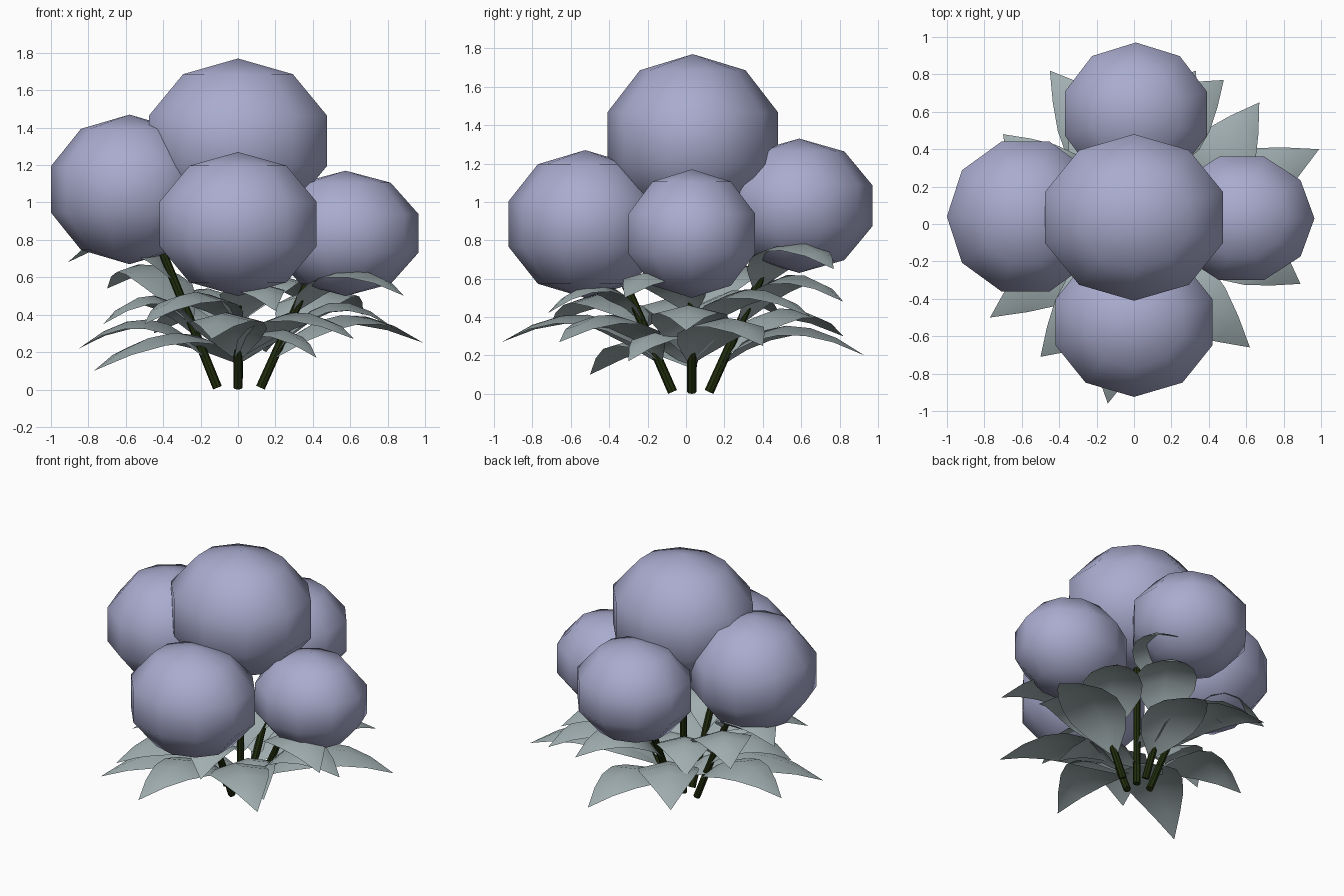
import bpy, bmesh, math
from mathutils import Vector, Matrix

cube = bpy.data.objects.get("Cube")
if cube:
    bpy.data.objects.remove(cube, do_unlink=True)


def material(name, rgb):
    mat = bpy.data.materials.new(name)
    mat.use_nodes = True
    mat.diffuse_color = (*rgb, 1)
    mat.node_tree.nodes["Principled BSDF"].inputs["Base Color"].default_value = (*rgb, 1)
    return mat


PETAL = material("lilac petals", (0.40, 0.41, 0.62))
LEAF = material("grey green leaf", (0.35, 0.42, 0.43))
STEM = material("dark stem", (0.015, 0.026, 0.004))


def add_object(name, bm, mat, smooth=True):
    mesh = bpy.data.meshes.new(name)
    bm.to_mesh(mesh)
    bm.free()
    mesh.materials.append(mat)
    for poly in mesh.polygons:
        poly.use_smooth = smooth
    obj = bpy.data.objects.new(name, mesh)
    bpy.context.collection.objects.link(obj)


def flower_head(name, centre, radii, turn):
    """Low-poly ball; turn points a corner of its outline along x, not y."""
    bm = bmesh.new()
    bmesh.ops.create_uvsphere(bm, u_segments=10, v_segments=5, radius=1)
    spin = Matrix.Rotation(math.radians(90 if turn else 0), 4, "Z")
    bm.transform(Matrix.Translation(centre) @ Matrix.Diagonal((*radii, 1)) @ spin)
    add_object(name, bm, PETAL)


def stem(name, foot, top):
    axis = top - foot
    bm = bmesh.new()
    bmesh.ops.create_cone(bm, cap_ends=True, segments=8, radius1=0.025,
                          radius2=0.022, depth=axis.length)
    turn = axis.to_track_quat("Z", "Y").to_matrix().to_4x4()
    bm.transform(Matrix.Translation((foot + top) / 2) @ turn)
    add_object(name, bm, STEM, smooth=False)


def leaf(name, base, tip):
    """Broad arched blade with a pointed tip and slightly drooping edges."""
    span = tip - base
    side = Vector((-span.y, span.x, 0)).normalized()
    half = min(0.2, 0.32 * span.length)
    bend = base + span * 0.4
    bend.z = max(base.z, tip.z) + 0.33
    profile = [0.15, 0.7, 1.0, 1.0, 0.8, 0.45, 0.0]
    bm = bmesh.new()
    rows = []
    for i, w in enumerate(profile):
        t = i / (len(profile) - 1)
        mid = base * (1 - t) ** 2 + bend * 2 * t * (1 - t) + tip * t * t
        offsets = (-1, 0, 1) if w else (0,)
        rows.append([bm.verts.new(mid + side * k * w * half
                                  - Vector((0, 0, abs(k) * w * half * 0.25)))
                     for k in offsets])
    for a, b in zip(rows, rows[1:]):
        for j in (0, 1):
            if len(b) == 3:
                bm.faces.new((a[j], a[j + 1], b[j + 1], b[j]))
            else:
                bm.faces.new((a[j], a[j + 1], b[0]))
    bmesh.ops.recalc_face_normals(bm, faces=bm.faces)
    if sum(f.normal.z for f in bm.faces) < 0:
        bmesh.ops.reverse_faces(bm, faces=bm.faces)
    add_object(name, bm, LEAF)


# Flower heads: centre, radii, corner along x
flower_head("centre_flower", (0, 0.035, 1.33), (0.525, 0.468, 0.44), False)
flower_head("front_flower", (0, -0.525, 0.885), (0.464, 0.42, 0.385), False)
flower_head("back_flower", (0.01, 0.59, 0.98), (0.42, 0.40, 0.35), False)
flower_head("right_flower", (-0.58, 0.04, 1.07), (0.442, 0.442, 0.40), True)
flower_head("left_flower", (0.575, 0.03, 0.835), (0.41, 0.365, 0.335), True)

# Stems: foot and top
stems = {
    "centre": ((0, 0.03, 0.01), (0, 0.03, 1.0)),
    "front": ((0, -0.07, 0.01), (0, -0.35, 0.65)),
    "back": ((0, 0.12, 0.01), (0.01, 0.5, 0.85)),
    "right": ((-0.11, 0.03, 0.01), (-0.47, 0.04, 0.9)),
    "left": ((0.12, 0.03, 0.01), (0.42, 0.03, 0.68)),
}

# Leaves on each stem: height on the stem and leaf tip
leaves = {
    "centre": [(0.15, (-0.77, -0.5, 0.1)), (0.15, (0.42, -0.3, 0.17)),
               (0.3, (-0.35, 0.5, 0.4))],
    "front": [(0.18, (-0.14, -0.96, 0.27)), (0.36, (-0.5, -0.71, 0.35)),
              (0.18, (0.62, -0.66, 0.27)), (0.38, (0.2, -0.72, 0.42))],
    "back": [(0.16, (0.15, 0.93, 0.2)), (0.56, (0.48, 0.77, 0.65)),
             (0.22, (-0.45, 0.82, 0.3)), (0.38, (0.33, 0.82, 0.48))],
    "right": [(0.18, (-0.85, 0.1, 0.22)), (0.6, (-0.91, 0.27, 0.68)),
              (0.38, (-0.7, 0.48, 0.54)), (0.3, (-0.72, -0.2, 0.35))],
    "left": [(0.18, (0.99, 0.4, 0.25)), (0.43, (0.89, -0.32, 0.5)),
             (0.2, (0.83, 0, 0.33)), (0.32, (0.67, 0.65, 0.4))],
}

for key, ends in stems.items():
    foot, top = map(Vector, ends)
    stem(key + "_stem", foot, top)
    for n, (height, tip) in enumerate(leaves[key], 1):
        base = foot.lerp(top, (height - foot.z) / (top.z - foot.z))
        leaf(f"{key}_leaf_{n}", base, Vector(tip))
